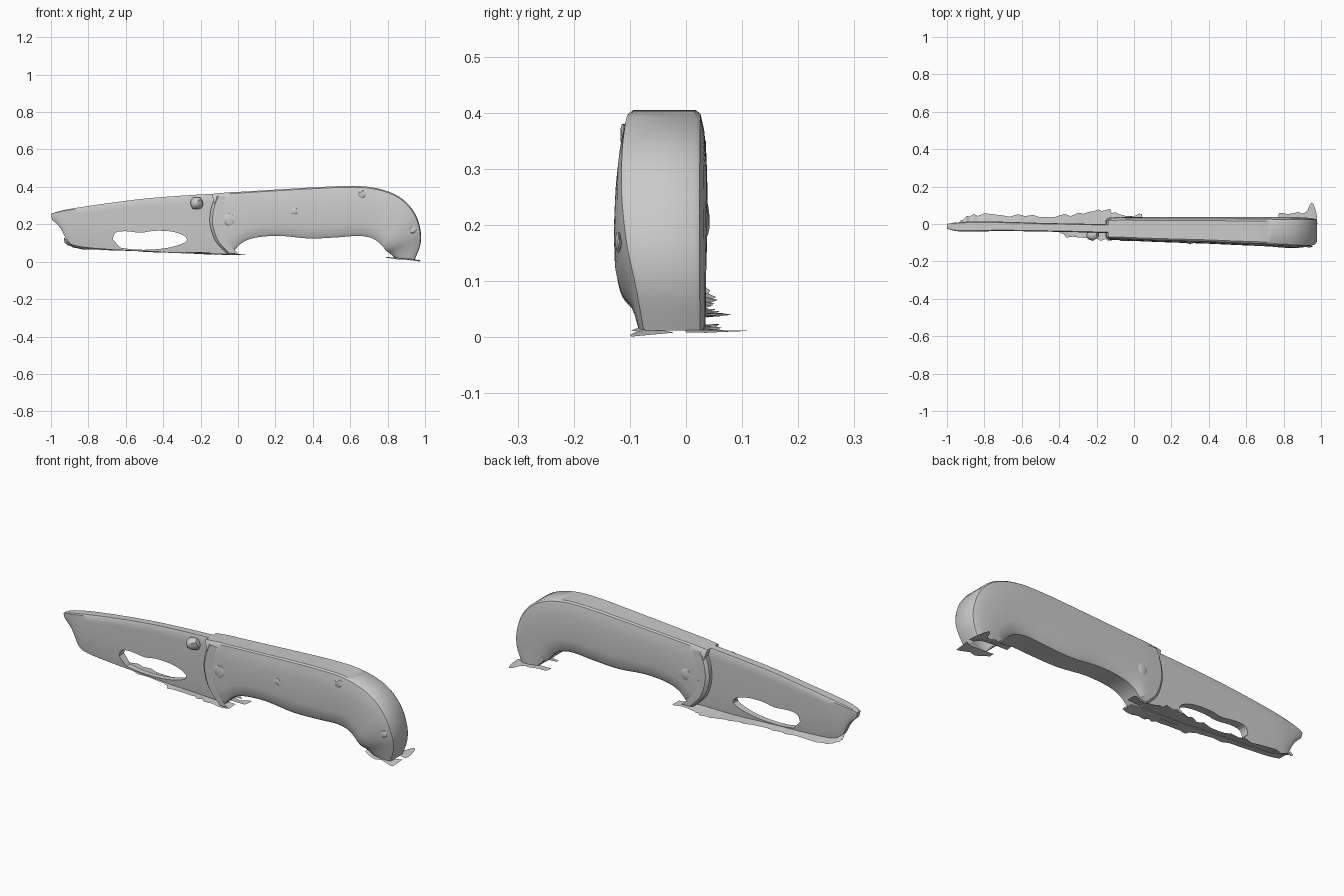
import bpy, bmesh, math, random
from mathutils import Vector

random.seed(4)


def add_object(name, bm, smooth=True):
    bmesh.ops.recalc_face_normals(bm, faces=bm.faces)
    mesh = bpy.data.meshes.new(name)
    bm.to_mesh(mesh)
    bm.free()
    ob = bpy.data.objects.new(name, mesh)
    bpy.context.collection.objects.link(ob)
    bpy.context.view_layer.objects.active = ob
    ob.select_set(True)
    if smooth:
        bpy.ops.object.shade_smooth_by_angle(angle=math.radians(35))
    ob.select_set(False)
    return ob


def spline(points, steps):
    """Catmull-Rom curve through tuples of any length."""
    p = [points[0]] + list(points) + [points[-1]]
    out = []
    for i in range(1, len(p) - 2):
        for s in range(steps):
            t = s / steps
            out.append([0.5 * (2*b + (c-a)*t + (2*a-5*b+4*c-d)*t*t + (3*b-a-3*c+d)*t**3)
                        for a, b, c, d in zip(*p[i-1:i+3])])
    return out + [list(points[-1])]


def loft(name, stations, half, steps=4, cap_end=True):
    """Station: top x, top z, bottom x, bottom z, front y, back y."""
    ring = half + [(-u, v) for u, v in reversed(half)]
    bm = bmesh.new()
    rows = []
    for tx, tz, bx, bz, yf, yb in spline(stations, steps):
        rows.append([bm.verts.new((bx + (tx-bx)*v, (yf+yb)/2 + u*(yb-yf)/2, bz + (tz-bz)*v))
                     for u, v in ring])
    n = len(ring)
    for a, b in zip(rows, rows[1:]):
        for j in range(n):
            bm.faces.new((a[j], a[(j+1) % n], b[(j+1) % n], b[j]))
    bm.faces.new(rows[0])
    if cap_end:
        bm.faces.new(rows[-1])
    return add_object(name, bm)


def ragged_sheet(name, rows, jitter, steps=5):
    """Row: x, inner y, outer y, inner z, outer z; the outer rim is torn."""
    bm = bmesh.new()
    pairs = []
    for x, y0, y1, z0, z1 in spline(rows, steps):
        r = random.uniform(-jitter, jitter)
        pairs.append((bm.verts.new((x, y0, z0)),
                      bm.verts.new((x + r*0.5, y1 + r, z1 + r*0.15))))
    for a, b in zip(pairs, pairs[1:]):
        bm.faces.new((a[0], a[1], b[1], b[0]))
    return add_object(name, bm, False)


# Handle: curved grip fanning round into the hooked butt
handle_half = [(0.72, 1), (0.84, 0.975), (0.93, 0.86), (0.98, 0.7), (1, 0.5),
               (0.98, 0.25), (0.9, 0.06), (0.75, 0)]
loft("handle", [
    (-0.14, 0.362, -0.055, 0.04, -0.085, 0.036),
    (-0.06, 0.37, -0.02, 0.06, -0.088, 0.038),
    (0.0, 0.373, 0.02, 0.10, -0.091, 0.038),
    (0.10, 0.379, 0.09, 0.128, -0.095, 0.038),
    (0.25, 0.388, 0.22, 0.138, -0.10, 0.038),
    (0.40, 0.397, 0.38, 0.124, -0.105, 0.038),
    (0.55, 0.404, 0.53, 0.13, -0.112, 0.038),
    (0.68, 0.402, 0.64, 0.138, -0.117, 0.038),
    (0.79, 0.38, 0.71, 0.128, -0.122, 0.038),
    (0.88, 0.335, 0.75, 0.105, -0.127, 0.038),
    (0.945, 0.26, 0.775, 0.08, -0.128, 0.037),
    (0.976, 0.17, 0.79, 0.06, -0.118, 0.036),
    (0.975, 0.09, 0.81, 0.045, -0.10, 0.035),
    (0.945, 0.012, 0.84, 0.02, -0.085, 0.035)], handle_half, cap_end=False)

# Bolster lip: rounded edge running down the front end of the handle
bm = bmesh.new()
lip = spline([(-0.12, 0.35), (-0.145, 0.28), (-0.15, 0.2), (-0.12, 0.11), (-0.06, 0.045)], 4)
rows = []
for x, z in lip:
    rows.append([bm.verts.new((x + dx, y, z)) for dx, y in
                 ((0.06, -0.086), (0.015, -0.084), (0, -0.07), (0, 0.022), (0.015, 0.034), (0.06, 0.036))])
for a, b in zip(rows, rows[1:]):
    for j in range(5):
        bm.faces.new((a[j], a[j+1], b[j+1], b[j]))
add_object("bolster_lip", bm)

# Blade: spine on top, narrowing to the cutting edge
blade = loft("blade", [
    (-1.0, 0.255, -0.995, 0.225, -0.026, 0.0),
    (-0.975, 0.265, -0.95, 0.18, -0.034, 0.006),
    (-0.93, 0.276, -0.91, 0.11, -0.04, 0.01),
    (-0.85, 0.29, -0.86, 0.083, -0.04, 0.014),
    (-0.70, 0.312, -0.70, 0.066, -0.038, 0.012),
    (-0.50, 0.337, -0.50, 0.056, -0.04, 0.006),
    (-0.30, 0.353, -0.30, 0.045, -0.044, 0.002),
    (-0.08, 0.366, -0.04, 0.04, -0.05, -0.002)],
    [(0.8, 1), (0.97, 0.97), (1, 0.85), (0.95, 0.5), (0.8, 0.15), (0.6, 0)])

# Irregular opening through the blade
bm = bmesh.new()
outline = spline([(-0.67, 0.12), (-0.655, 0.155), (-0.60, 0.163), (-0.52, 0.155), (-0.45, 0.165),
                  (-0.36, 0.162), (-0.29, 0.14), (-0.275, 0.11), (-0.33, 0.085),
                  (-0.42, 0.068), (-0.54, 0.064), (-0.63, 0.075)], 3)
face = bm.faces.new([bm.verts.new((x, -0.2, z)) for x, z in outline])
ext = bmesh.ops.extrude_face_region(bm, geom=[face])
bmesh.ops.translate(bm, vec=(0, 0.4, 0),
                    verts=[g for g in ext["geom"] if isinstance(g, bmesh.types.BMVert)])
cutter = add_object("opening_cutter", bm, False)
cutter.hide_render = True
cutter.hide_viewport = True
cut = blade.modifiers.new("opening", "BOOLEAN")
cut.operation = "DIFFERENCE"
cut.solver = "EXACT"
cut.object = cutter


# Lumpy thumb stud and low screw heads
def stud(name, x, y, z, radius, depth, lump):
    bm = bmesh.new()
    bmesh.ops.create_icosphere(bm, subdivisions=2, radius=1)
    for v in bm.verts:
        k = 1 + random.uniform(-lump, lump)
        v.co = Vector((x + v.co.x*radius*k, y + v.co.y*depth*k, z + v.co.z*radius*k))
    add_object(name, bm)


stud("thumb_stud", -0.222, -0.055, 0.312, 0.034, 0.032, 0.13)
for i, (x, y, z, r) in enumerate([(-0.045, -0.086, 0.225, 0.034), (0.30, -0.10, 0.27, 0.02),
                                  (0.665, -0.111, 0.36, 0.02), (0.935, -0.12, 0.17, 0.018),
                                  (-0.02, 0.036, 0.21, 0.03)]):
    stud(f"screw_head_{i + 1}", x, y, z, r, 0.006, 0.15)

# Thin torn skirts spreading from the foot of the blade
ragged_sheet("blade_skirt_back", [
    (-0.93, 0.0, 0.015, 0.13, 0.10), (-0.86, 0.0, 0.045, 0.085, 0.07),
    (-0.70, 0.0, 0.047, 0.07, 0.062), (-0.50, -0.01, 0.045, 0.06, 0.054),
    (-0.30, -0.01, 0.052, 0.047, 0.045), (-0.17, -0.01, 0.078, 0.045, 0.04),
    (-0.08, -0.01, 0.055, 0.045, 0.037), (0.04, 0.0, 0.045, 0.04, 0.037)], 0.011)
ragged_sheet("blade_skirt_front", [
    (-0.70, -0.02, -0.03, 0.068, 0.064), (-0.45, -0.02, -0.04, 0.057, 0.053),
    (-0.36, -0.02, -0.066, 0.05, 0.046), (-0.20, -0.02, -0.085, 0.044, 0.05),
    (-0.10, -0.02, -0.088, 0.042, 0.04), (0.0, -0.02, -0.075, 0.04, 0.036)], 0.009)

# Torn skirts at the foot of the butt
ragged_sheet("butt_skirt_back", [
    (0.77, 0.02, 0.05, 0.022, 0.022), (0.85, 0.02, 0.058, 0.02, 0.018),
    (0.92, 0.015, 0.065, 0.016, 0.013), (0.95, 0.0, 0.115, 0.012, 0.011),
    (0.98, 0.0, 0.04, 0.008, 0.008)], 0.009, 3)
ragged_sheet("butt_skirt_front", [
    (0.79, -0.05, -0.08, 0.025, 0.02), (0.87, -0.05, -0.09, 0.02, 0.012),
    (0.94, -0.04, -0.105, 0.012, 0.004), (0.975, -0.02, -0.09, 0.008, 0.002)], 0.009, 3)
